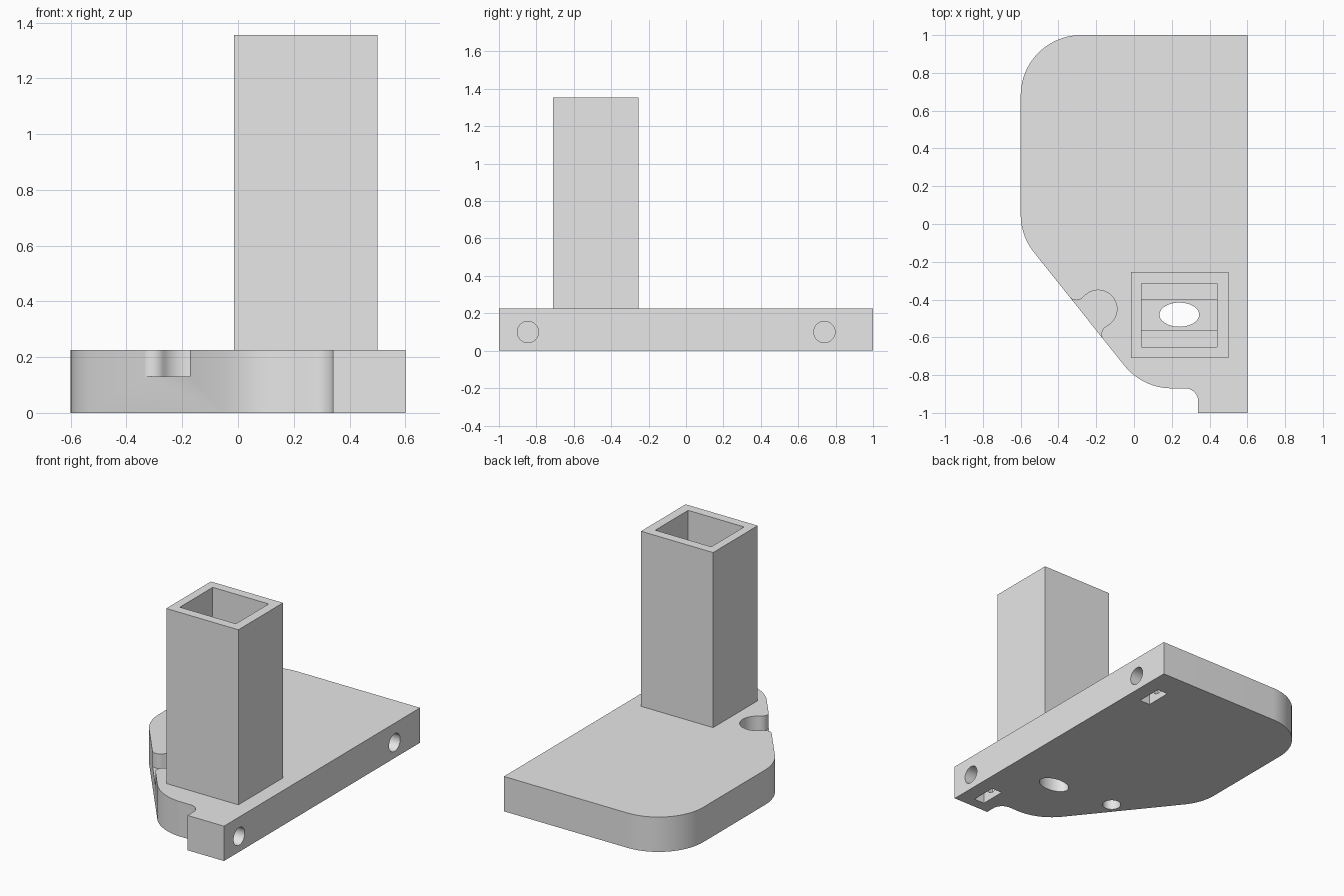
import bpy, bmesh
from math import radians, cos, sin
from mathutils import Matrix, Vector

if "Cube" in bpy.data.objects:
    bpy.data.objects.remove(bpy.data.objects["Cube"])

grey = bpy.data.materials.new("plain grey")
grey.use_nodes = True
grey.diffuse_color = (0.8, 0.8, 0.8, 1)
grey.node_tree.nodes["Principled BSDF"].inputs["Base Color"].default_value = grey.diffuse_color


def arc(cx, cy, rx, a0, a1, n=20, ry=None):
    """Points along an arc, angles in degrees."""
    angles = [radians(a0 + (a1 - a0) * i / n) for i in range(n + 1)]
    return [(cx + rx * cos(a), cy + (ry or rx) * sin(a)) for a in angles]


def box(x0, x1, y0, y1):
    return [(x0, y0), (x1, y0), (x1, y1), (x0, y1)]


def prism(name, points, z0, z1, matrix=Matrix()):
    """Extrude a flat outline from z0 to z1."""
    bm = bmesh.new()
    face = bm.faces.new([bm.verts.new((x, y, z0)) for x, y in points])
    new = bmesh.ops.extrude_face_region(bm, geom=[face])["geom"]
    top = [v for v in new if isinstance(v, bmesh.types.BMVert)]
    bmesh.ops.translate(bm, verts=top, vec=(0, 0, z1 - z0))
    bmesh.ops.transform(bm, matrix=matrix, verts=bm.verts)
    bmesh.ops.recalc_face_normals(bm, faces=bm.faces)
    mesh = bpy.data.meshes.new(name)
    bm.to_mesh(mesh)
    bm.free()
    mesh.materials.append(grey)
    obj = bpy.data.objects.new(name, mesh)
    bpy.context.collection.objects.link(obj)
    return obj


def activate(obj):
    bpy.ops.object.select_all(action='DESELECT')
    obj.select_set(True)
    bpy.context.view_layer.objects.active = obj


def cut(obj, cutter):
    """Subtract a cutter and throw it away."""
    cutter.hide_render = True
    mod = obj.modifiers.new("cut", 'BOOLEAN')
    mod.operation = 'DIFFERENCE'
    mod.solver = 'EXACT'
    mod.object = cutter
    activate(obj)
    bpy.ops.object.modifier_apply(modifier=mod.name)
    bpy.data.objects.remove(cutter)


# Base plate with rounded corners, a slanted side and a square foot
THICK = 0.225
slant = 51.6
outline = [(0.6, -1), (0.6, 1)]
outline += arc(-0.28, 0.68, 0.32, 90, 180)
outline += arc(-0.28, 0.05, 0.32, 180, 270 - slant, 10)
outline += arc(0.2, -0.548, 0.322, 270 - slant, 270, 14)
outline += arc(0.27, -0.94, 0.07, 90, 0, 12)
outline += [(0.34, -1)]
base = prism("base_plate", outline, 0, THICK)

# Keyhole pocket opening through the slanted side
neck = 11.5
pocket = [(-0.147, -0.05)]
pocket += arc(-0.147, 0.05, 0.05, -90, neck, 10)
pocket += arc(0, 0.08, 0.1, 180 + neck, -neck, 32)[1:-1]
pocket += arc(0.147, 0.05, 0.05, 180 - neck, 270, 10)
pocket += [(0.147, -0.05)]
place = Matrix.Translation(Vector((-0.253, -0.5, 0))) @ Matrix.Rotation(radians(-slant), 4, 'Z')
cut(base, prism("pocket_cutter", pocket, 0.13, 0.4, place))

# Blind round hole under the pocket
cut(base, prism("blind_hole_cutter", arc(-0.19, -0.44, 0.056, 0, 348.75, 31), -0.1, 0.1))

# Screw holes in the right side, each with a nut slot from below
for y in (-0.845, 0.74):
    cut(base, prism("nut_slot_cutter", box(0.425, 0.5, y - 0.085, y + 0.085), -0.1, 0.185))
    lay = Matrix.Translation(Vector((0, y, 0.1))) @ Matrix.Rotation(radians(90), 4, 'Y')
    cut(base, prism("screw_hole_cutter", arc(0, 0, 0.057, 0, 348.75, 31), 0.38, 0.7, lay))

# Channel and oval outlet in the floor of the column
cut(base, prism("channel_cutter", box(0.04, 0.44, -0.56, -0.4), 0.12, 0.4))
cut(base, prism("outlet_cutter", arc(0.24, -0.48, 0.105, 0, 352.5, 47, ry=0.064), -0.1, 0.4))

# Hollow square column
column = prism("hollow_column", box(-0.015, 0.5, -0.71, -0.255), THICK, 1.355)
cut(column, prism("column_cutter", box(0.04, 0.44, -0.65, -0.315), 0.1, 1.5))

for part in (base, column):
    activate(part)
    bpy.ops.object.shade_smooth_by_angle(angle=radians(30))
